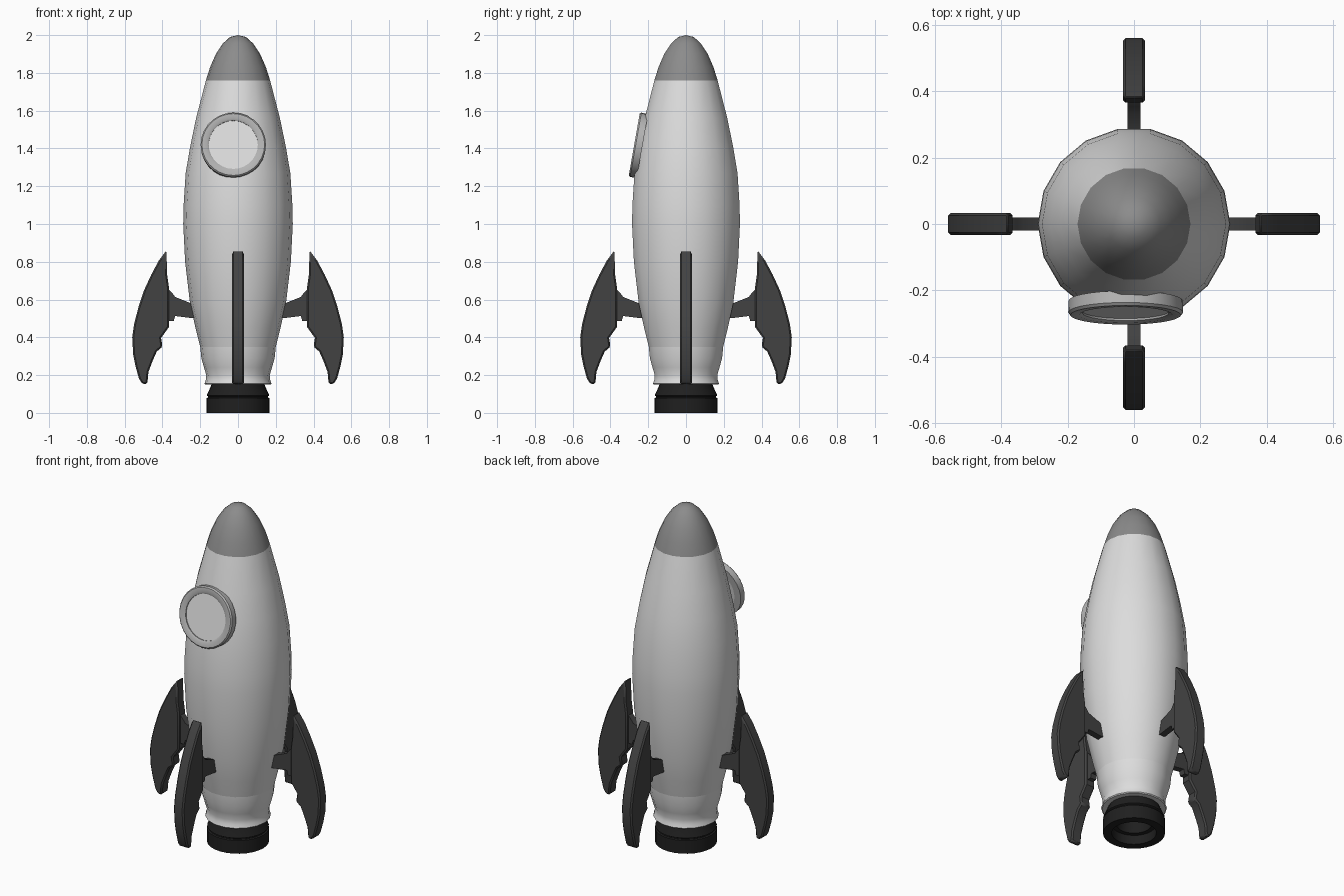
import bpy
import bmesh
from math import cos, sin, pi, radians
from mathutils import Matrix

cube = bpy.data.objects.get("Cube")
if cube:
    bpy.data.objects.remove(cube, do_unlink=True)


def material(name, value):
    mat = bpy.data.materials.new(name)
    mat.use_nodes = True
    colour = (value, value, value, 1)
    mat.diffuse_color = colour
    mat.node_tree.nodes["Principled BSDF"].inputs["Base Color"].default_value = colour
    return mat


white = material("hull white", 0.72)
glass_grey = material("window pale grey", 0.74)
ring_grey = material("ring grey", 0.46)
nose_grey = material("nose grey", 0.26)
fin_dark = material("fin charcoal", 0.055)
nozzle_black = material("nozzle black", 0.014)


def finish(name, bm, mat, transform=None):
    bmesh.ops.remove_doubles(bm, verts=bm.verts, dist=1e-5)
    bmesh.ops.recalc_face_normals(bm, faces=bm.faces)
    mesh = bpy.data.meshes.new(name)
    bm.to_mesh(mesh)
    bm.free()
    mesh.materials.append(mat)
    obj = bpy.data.objects.new(name, mesh)
    bpy.context.collection.objects.link(obj)
    if transform:
        obj.matrix_world = transform
    bpy.ops.object.select_all(action="DESELECT")
    obj.select_set(True)
    bpy.context.view_layer.objects.active = obj
    bpy.ops.object.shade_smooth_by_angle(angle=radians(32))
    return obj


def lathe(name, profile, mat, sides=18, closed=False, transform=None):
    """Spin a (radius, height) profile around z."""
    bm = bmesh.new()
    rings = [[bm.verts.new((r * cos(2 * pi * i / sides), r * sin(2 * pi * i / sides), z))
              for i in range(sides)] if r else [bm.verts.new((0, 0, z))] * sides
             for r, z in profile]
    if closed:
        rings.append(rings[0])
    for low, high in zip(rings, rings[1:]):
        for i in range(sides):
            j = (i + 1) % sides
            quad = list(dict.fromkeys((low[i], low[j], high[j], high[i])))
            bm.faces.new(quad)
    return finish(name, bm, mat, transform)


def plate(name, outline, thickness, mat, transform, bevel=0):
    """Extrude an (x, z) outline along y."""
    bm = bmesh.new()
    face = bm.faces.new([bm.verts.new((x, -thickness / 2, z)) for x, z in outline])
    moved = bmesh.ops.extrude_face_region(bm, geom=[face])["geom"]
    bmesh.ops.translate(bm, vec=(0, thickness, 0),
                        verts=[v for v in moved if isinstance(v, bmesh.types.BMVert)])
    obj = finish(name, bm, mat, transform)
    if bevel:
        mod = obj.modifiers.new("soft edges", "BEVEL")
        mod.width = bevel
        mod.segments = 1
        mod.limit_method = "ANGLE"
        mod.angle_limit = radians(50)
    return obj


# Hull, nose and tail collar
lathe("hull", [(.2, .35), (.225, .45), (.254, .58), (.28, .8), (.29, 1.0), (.288, 1.1),
               (.277, 1.27), (.253, 1.41), (.222, 1.56), (.17, 1.76)], white)
lathe("nose_cone", [(.17, 1.76), (.148, 1.83), (.117, 1.9), (.08, 1.956), (.042, 1.99),
                    (0, 2.0)], nose_grey)
lathe("tail_collar", [(.2, .35), (.194, .29), (.18, .24), (.168, .2), (.17, .175),
                      (.177, .155), (.172, .15), (.135, .15), (0, .16)], white)

# Engine nozzle with a stepped hollow
lathe("nozzle", [(.138, .16), (.142, .145), (.166, .092), (.158, .087), (.158, .081),
                 (.167, .078), (.167, 0), (.12, 0), (.12, .055), (.095, .055),
                 (.085, .12), (0, .12)], nozzle_black, sides=28)

# Porthole, tilted to follow the hull
tilt = Matrix.Translation((-.025, -.27, 1.42)) @ Matrix.Rotation(radians(80), 4, "X")
lathe("window_ring", [(.13, -.04), (.172, -.04), (.173, -.004), (.166, .004),
                      (.14, .004), (.13, -.002)], ring_grey, 28, True, tilt)
lathe("window_pane", [(0, -.008), (.131, -.008), (.131, -.038), (0, -.038)],
      glass_grey, 28, False, tilt)

# Four fins, each a curved blade on a thin strut
blade = [(.379, .86), (.42, .805), (.46, .73), (.497, .65), (.527, .56), (.55, .47),
         (.56, .4), (.555, .31), (.542, .245), (.524, .18), (.506, .153), (.48, .153),
         (.474, .217), (.452, .275), (.43, .325), (.4, .35), (.407, .397), (.365, .455),
         (.365, .66), (.375, .73)]
strut = [(.2, .57), (.254, .582), (.333, .614), (.352, .64), (.375, .66), (.375, .487),
         (.34, .487), (.333, .513), (.254, .503), (.2, .5)]
for i, side in enumerate(("left", "back", "right", "front")):
    turn = Matrix.Rotation(i * pi / 2, 4, "Z")
    plate(side + "_fin", blade, .066, fin_dark, turn, .008)
    plate(side + "_fin_strut", strut, .038, fin_dark, turn)
